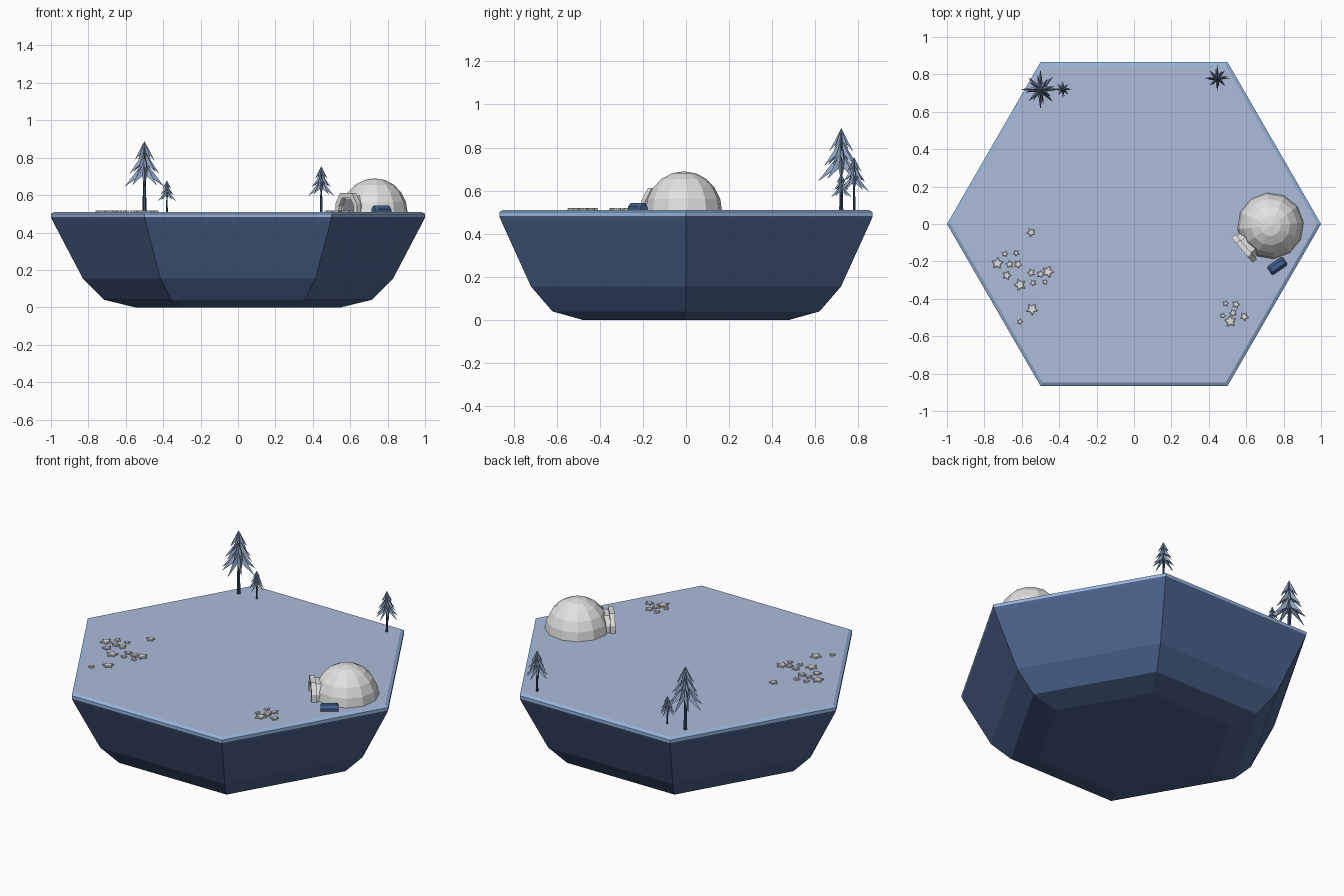
import bpy, bmesh, random
from math import sin, cos, pi, atan2
from mathutils import Matrix, Vector

if "Cube" in bpy.data.objects:
    bpy.data.objects.remove(bpy.data.objects["Cube"])

random.seed(4)


def material(name, r, g, b):
    lin = lambda c: ((c / 255 + 0.055) / 1.055) ** 2.4
    m = bpy.data.materials.new(name)
    m.diffuse_color = (lin(r), lin(g), lin(b), 1)
    m.use_nodes = True
    m.node_tree.nodes["Principled BSDF"].inputs["Base Color"].default_value = m.diffuse_color
    return m


ROCK = material("dark blue rock", 76, 100, 142)
RIM = material("icy blue rim", 150, 180, 220)
SNOW = material("pale blue snow", 172, 188, 218)
NEEDLE = material("frosty needles", 142, 165, 198)
TRUNK = material("navy trunk", 60, 78, 108)
WHITE = material("off white", 226, 227, 224)
SHADE = material("grey doorway", 135, 138, 142)
BLUE = material("blue cloth", 66, 96, 145)


def finish(bm, name, mats, matrix=None):
    bmesh.ops.recalc_face_normals(bm, faces=bm.faces[:])
    if matrix is not None:
        bm.transform(matrix)
    me = bpy.data.meshes.new(name)
    bm.to_mesh(me)
    bm.free()
    for m in mats:
        me.materials.append(m)
    ob = bpy.data.objects.new(name, me)
    bpy.context.collection.objects.link(ob)
    return ob


def loft(bm, rings, cap=True):
    """Skin a list of closed point rings."""
    vs = [[bm.verts.new(p) for p in ring] for ring in rings]
    n = len(vs[0])
    for a, b in zip(vs, vs[1:]):
        for i in range(n):
            j = (i + 1) % n
            bm.faces.new((a[i], a[j], b[j], b[i]))
    if cap:
        bm.faces.new(vs[0])
        bm.faces.new(vs[-1])


def ring(r, z, n, turn=0):
    return [(r * cos(2 * pi * i / n + turn), r * sin(2 * pi * i / n + turn), z) for i in range(n)]


# Hexagonal island: rock below, icy rim and snow on top
bm = bmesh.new()
loft(bm, [ring(r, z, 6) for r, z in
          [(0.55, 0), (0.715, 0.04), (0.83, 0.155), (0.99, 0.46), (1.0, 0.482),
           (1.0, 0.5), (0.98, 0.51)]])
bm.normal_update()
for f in bm.faces:
    z = f.calc_center_median().z
    f.material_index = 2 if z > 0.509 else 1 if z > 0.485 else 0
finish(bm, "island", [ROCK, RIM, SNOW])


# Fir trees: tiers of eight drooping pointed branches around a trunk
def star_tier(bm, r, tip_z, top_z, turn, n=8):
    h = top_z - tip_z
    apex = bm.verts.new((0, 0, top_z))
    under = bm.verts.new((0, 0, tip_z + h * 0.55))
    pts = []
    for i in range(2 * n):
        a = pi * i / n + turn
        if i % 2:
            rr, z = r * 0.3, tip_z + h * 0.42
        else:
            k = 1 if i % 4 == 0 else 0.86
            rr, z = r * k, tip_z + h * (1 - k) * 0.5
        pts.append(bm.verts.new((rr * cos(a), rr * sin(a), z)))
    for i in range(2 * n):
        j = (i + 1) % (2 * n)
        bm.faces.new((apex, pts[i], pts[j]))
        bm.faces.new((under, pts[j], pts[i]))


def tree(name, x, y, height):
    s = height / 0.38
    place = Matrix.Translation((x, y, 0.508)) @ Matrix.Scale(s, 4)
    bm = bmesh.new()
    loft(bm, [ring(0.011, 0, 6), ring(0.005, 0.3, 6)])
    finish(bm, name + "_trunk", [TRUNK], place)
    bm = bmesh.new()
    for r, tip, top, turn in [(0.108, 0.135, 0.275, 0), (0.082, 0.205, 0.33, 0.2),
                              (0.055, 0.275, 0.382, 0)]:
        star_tier(bm, r, tip, top, turn)
    finish(bm, name + "_needles", [NEEDLE], place)


tree("tall_tree", -0.5, 0.72, 0.38)
tree("small_tree", -0.38, 0.72, 0.17)
tree("right_tree", 0.445, 0.78, 0.245)

# Igloo dome
IX, IY, IR = 0.73, -0.01, 0.178
bm = bmesh.new()
steps = [i * pi / 10 for i in range(5)]
loft(bm, [ring(IR * cos(a), 0.505 + 0.185 * sin(a), 12, 0.1) for a in steps], cap=False)
top = bm.verts.new((0, 0, 0.69))
bm.verts.ensure_lookup_table()
for i in range(12):
    bm.faces.new((bm.verts[48 + i], bm.verts[48 + (i + 1) % 12], top))
finish(bm, "igloo_dome", [WHITE], Matrix.Translation((IX, IY, 0)))

# Igloo entrance: hollow arched tunnel with a thicker lip (local +x is outward)
door = Matrix.Translation((IX, IY, 0.507)) @ Matrix.Rotation(atan2(-0.65, -0.76), 4, 'Z')


def arch_line(w, h, x):
    pts = [(x, -w, 0), (x, -w, h * 0.45)]
    pts += [(x, -w * 0.55, h), (x, w * 0.55, h)]
    return pts + [(x, w, h * 0.45), (x, w, 0)]


def arch(name, w, h, t, x0, x1):
    bm = bmesh.new()
    loft(bm, [arch_line(w, h, x) + arch_line(w - t, h - t, x)[::-1] for x in (x0, x1)])
    finish(bm, name, [WHITE], door)


arch("entrance_tunnel", 0.075, 0.092, 0.02, 0.1, 0.18)
arch("entrance_lip", 0.088, 0.105, 0.028, 0.172, 0.2)
bm = bmesh.new()
bm.faces.new([bm.verts.new(p) for p in arch_line(0.062, 0.08, 0.178)])
finish(bm, "doorway", [SHADE], door)

# Blue bundle beside the igloo, rounded on top
bm = bmesh.new()
section = [(-0.027, 0), (-0.027, 0.02), (-0.012, 0.038), (0.014, 0.038), (0.027, 0.02), (0.027, 0)]
loft(bm, [[(x, y * k, z * k) for y, z in section]
          for x, k in [(-0.05, 0.8), (-0.04, 1), (0.04, 1), (0.05, 0.8)]])
finish(bm, "bundle", [BLUE],
       Matrix.Translation((0.766, -0.224, 0.506)) @ Matrix.Rotation(0.6, 4, 'Z'))

# Scattered thin snow stars: x, y, radius
STARS = [(-0.73, -0.21, 0.034), (-0.61, -0.325, 0.034), (-0.46, -0.255, 0.034),
         (-0.545, -0.455, 0.034), (0.515, -0.52, 0.034), (-0.68, -0.275, 0.026),
         (-0.55, -0.045, 0.025), (-0.61, -0.522, 0.017), (0.59, -0.495, 0.025),
         (-0.69, -0.16, 0.018), (-0.63, -0.155, 0.018), (-0.665, -0.215, 0.022),
         (-0.62, -0.215, 0.024), (-0.55, -0.26, 0.022), (-0.5, -0.268, 0.022),
         (-0.54, -0.315, 0.018), (-0.475, -0.31, 0.016), (0.49, -0.425, 0.017),
         (0.545, -0.43, 0.022), (0.475, -0.49, 0.016), (0.53, -0.475, 0.022)]
for k, (x, y, r) in enumerate(STARS):
    bm = bmesh.new()
    turn = random.uniform(0, 2 * pi)

    def outline(z, grow):
        return [(r * grow * (0.55 if i % 2 else 1) * cos(pi * i / 5 + turn),
                 r * grow * (0.55 if i % 2 else 1) * sin(pi * i / 5 + turn), z) for i in range(10)]
    loft(bm, [outline(0.509, 1), outline(0.516, 1), outline(0.519, 0.8)])
    finish(bm, f"snow_star_{k + 1}", [WHITE], Matrix.Translation((x, y, 0)))
